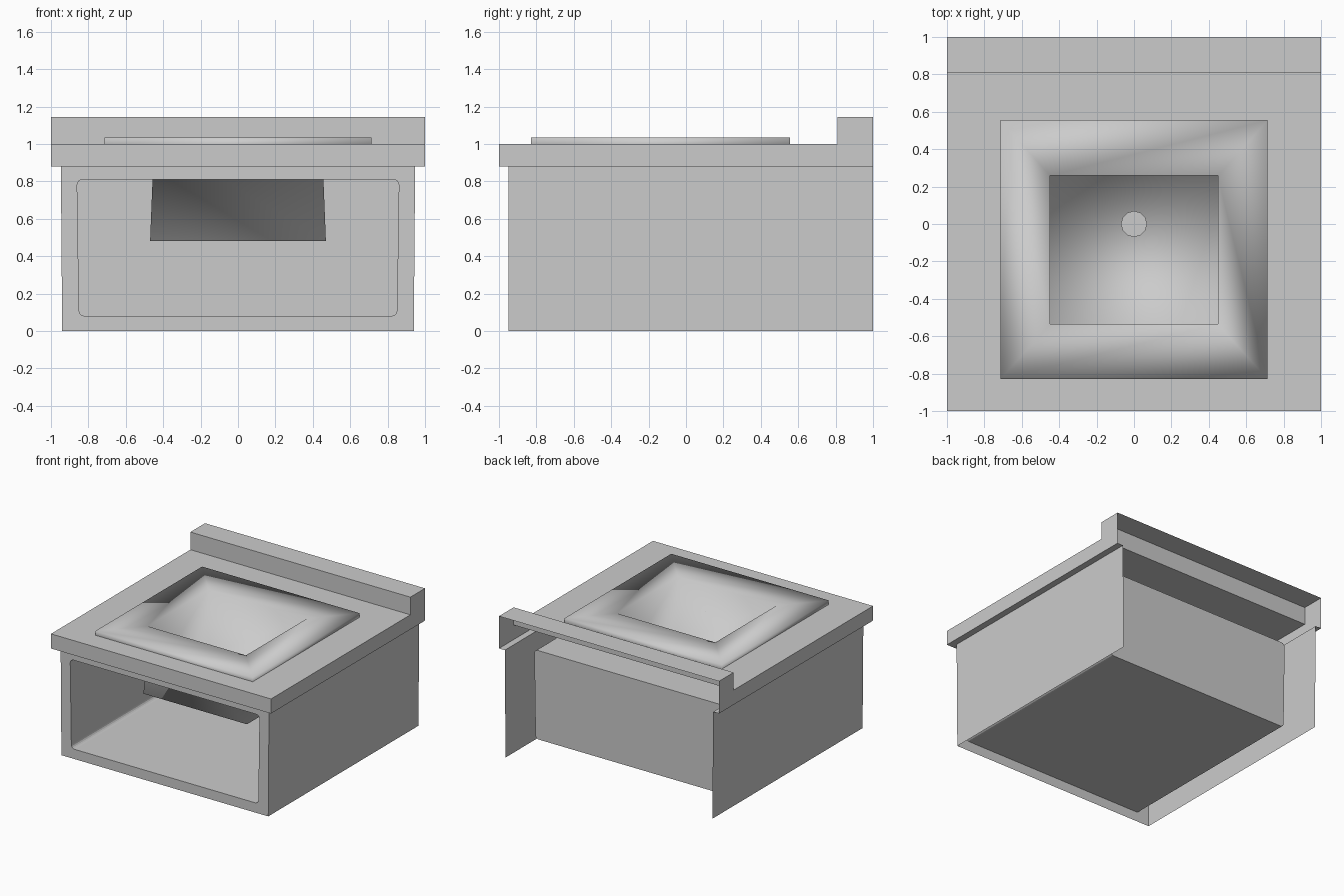
import bpy, bmesh
from math import sin, cos, radians

if "Cube" in bpy.data.objects:
    bpy.data.objects.remove(bpy.data.objects["Cube"])


def strip(bm, a, b, closed=False):
    """Quads between two matching point paths."""
    va, vb = [bm.verts.new(p) for p in a], [bm.verts.new(p) for p in b]
    n = len(a)
    for i in range(n if closed else n - 1):
        j = (i + 1) % n
        bm.faces.new((va[i], va[j], vb[j], vb[i]))


def cap(bm, pts):
    bm.faces.new([bm.verts.new(p) for p in pts])


def finish(bm, name, smooth=False):
    bmesh.ops.remove_doubles(bm, verts=bm.verts, dist=1e-5)
    bmesh.ops.recalc_face_normals(bm, faces=bm.faces)
    for f in bm.faces:
        f.smooth = smooth
    me = bpy.data.meshes.new(name)
    bm.to_mesh(me)
    bm.free()
    ob = bpy.data.objects.new(name, me)
    bpy.context.collection.objects.link(ob)
    return ob


def rect(x, y0, y1, z):
    return [(x, y1, z), (-x, y1, z), (-x, y0, z), (x, y0, z)]


def u_path(x, y, z):
    return [(x, 1, z), (x, y, z), (-x, y, z), (-x, 1, z)]


# Worktop with upstand: thin shell, open at the back and below
bm = bmesh.new()
profile = [(-1, .88), (-1, 1), (.81, 1), (.81, 1.145), (1, 1.145)]
for i in (0, 2, 3):
    (y0, z0), (y1, z1) = profile[i], profile[i + 1]
    strip(bm, [(-1, y0, z0), (1, y0, z0)], [(-1, y1, z1), (1, y1, z1)])
for x in (-1, 1):
    cap(bm, [(x, y, z) for y, z in profile + [(1, .88)]])
strip(bm, rect(1, -1, .81, 1), rect(.46, -.545, .27, 1), True)
strip(bm, u_path(1, -1, .88), u_path(.947, -.95, .88))
finish(bm, "worktop")

# Cabinet: side sheets, front frame with rounded opening
bm = bmesh.new()
TOP, BOT, FRONT = .947, .94, -.95
for s in (-1, 1):
    strip(bm, [(s * TOP, FRONT, .88), (s * TOP, 1, .88)],
          [(s * BOT, FRONT, 0), (s * BOT, 1, 0)])
corners = [(-1, .86, .81, TOP, .88, 90), (-1, .85, .08, BOT, 0, 180),
           (1, .85, .08, BOT, 0, 270), (1, .86, .81, TOP, .88, 0)]
R, outer, opening = .03, [], []
for s, x, z, ox, oz, start in corners:
    cz = z - R if z > .5 else z + R
    for k in range(5):
        t = radians(start + 22.5 * k)
        opening.append((s * (x - R) + R * cos(t), FRONT, cz + R * sin(t)))
        outer.append((s * ox, FRONT, oz))
strip(bm, outer, opening, True)
finish(bm, "cabinet_shell")

# Inner compartment: walls, back, and roof with a hole for the basin
bm = bmesh.new()
back = [(x, .74, z) for x, y, z in opening]
strip(bm, opening, back)
cap(bm, back)
roof = [back[-1], back[0], opening[0], opening[-1]]
strip(bm, roof, rect(.458, -.543, .268, .81), True)
finish(bm, "compartment")

# Basin: raised rim and deep bowl
bm = bmesh.new()
loops = [rect(.715, -.83, .555, 1), rect(.715, -.83, .555, 1.035),
         rect(.448, -.535, .258, 1.033), rect(.47, -.555, .28, .48)]
for a, b in zip(loops, loops[1:]):
    strip(bm, a, b, True)
cap(bm, loops[-1])
finish(bm, "basin", smooth=True)

# Drain disc
bpy.ops.mesh.primitive_cylinder_add(vertices=12, radius=.07, depth=.01, location=(0, 0, .486))
bpy.context.object.name = "drain"
